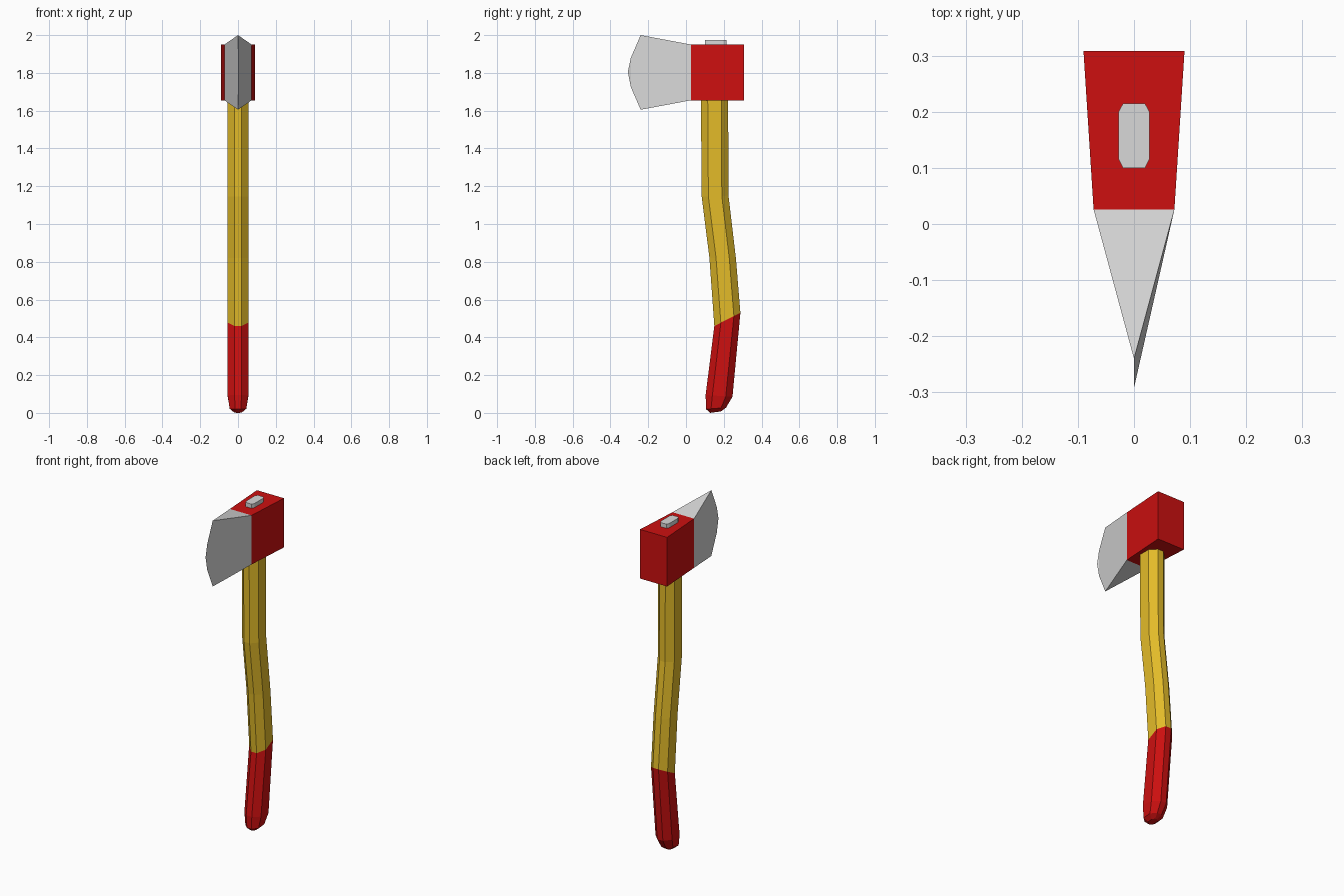
import bpy

if "Cube" in bpy.data.objects:
    bpy.data.objects.remove(bpy.data.objects["Cube"])


def material(name, color):
    m = bpy.data.materials.new(name)
    m.diffuse_color = (*color, 1)
    m.use_nodes = True
    m.node_tree.nodes["Principled BSDF"].inputs["Base Color"].default_value = m.diffuse_color
    return m


RED = material("red paint", (0.61, 0.005, 0.005))
YELLOW = material("yellow handle", (0.77, 0.50, 0.022))
STEEL = material("bare steel", (0.69, 0.69, 0.69))


def make(name, verts, faces, mats, slots):
    me = bpy.data.meshes.new(name)
    me.from_pydata(verts, [], faces)
    for m in mats:
        me.materials.append(m)
    for p, s in zip(me.polygons, slots):
        p.material_index = s
    ob = bpy.data.objects.new(name, me)
    bpy.context.collection.objects.link(ob)
    return ob


def octagon(front, back, half_x, cut_x, cut_y):
    """Chamfered ring; front and back are (y, z), so the ring can tilt.
    cut_x and cut_y are the fractions of the half sizes kept flat."""
    uv = [(cut_x, -1), (1, -cut_y), (1, cut_y), (cut_x, 1),
          (-cut_x, 1), (-1, cut_y), (-1, -cut_y), (-cut_x, -1)]
    ring = []
    for u, v in uv:
        t = (v + 1) / 2
        ring.append((u * half_x,
                     front[0] + (back[0] - front[0]) * t,
                     front[1] + (back[1] - front[1]) * t))
    return ring


def loft(name, rings, mats, slot_of_band):
    """Skin a stack of octagons from bottom to top and cap both ends."""
    n = 8
    verts = [v for r in rings for v in r]
    faces, slots = [tuple(reversed(range(n)))], [slot_of_band(0)]
    for k in range(len(rings) - 1):
        for i in range(n):
            j = (i + 1) % n
            faces.append((k * n + i, k * n + j, (k + 1) * n + j, (k + 1) * n + i))
            slots.append(slot_of_band(k))
    last = (len(rings) - 1) * n
    faces.append(tuple(range(last, last + n)))
    slots.append(slot_of_band(len(rings) - 2))
    return make(name, verts, faces, mats, slots)


# Curved handle: front (y, z), back (y, z), half width
stations = [
    ((0.128, 0.0), (0.185, 0.008), 0.020),
    ((0.106, 0.020), (0.212, 0.028), 0.044),
    ((0.104, 0.095), (0.246, 0.085), 0.055),
    ((0.150, 0.460), (0.288, 0.530), 0.055),
    ((0.124, 0.820), (0.264, 0.820), 0.055),
    ((0.083, 1.145), (0.225, 1.150), 0.055),
    ((0.079, 1.660), (0.223, 1.660), 0.055),
]
loft("handle", [octagon(f, b, w, 0.34, 0.5) for f, b, w in stations],
     [RED, YELLOW], lambda k: 0 if k < 3 else 1)

# Steel wedge that pokes out of the top of the head
loft("handle_wedge",
     [octagon((0.100, z), (0.215, z), 0.028, 0.7, 0.72) for z in (1.94, 1.975)],
     [STEEL], lambda k: 0)

# Axe head: red block at the back, steel wedge running to a curved edge
Z0, Z1 = 1.655, 1.95
BACK, MID = (0.09, 0.308), (0.072, 0.026)
edge = [(-0.240, 1.605), (-0.292, 1.725), (-0.308, 1.805), (-0.292, 1.88), (-0.240, 2.0)]
verts = [(s * x, y, z) for x, y in (BACK, MID) for s in (-1, 1) for z in (Z0, Z1)]
# 0-3: back left/right (low, high); 4-7: middle left/right (low, high)
verts += [(0, y, z) for y, z in edge]
faces = [
    (2, 0, 1, 3),               # poll
    (0, 4, 5, 1),               # left cheek
    (6, 2, 3, 7),               # right cheek
    (1, 5, 7, 3),               # top
    (0, 2, 6, 4),               # underside
    (4, 8, 9, 10, 11, 12, 5),   # left bevel
    (6, 7, 12, 11, 10, 9, 8),   # right bevel
    (5, 12, 7),                 # blade top
    (4, 6, 8),                  # blade underside
]
make("axe_head", verts, faces, [RED, STEEL], [0] * 5 + [1] * 4)
